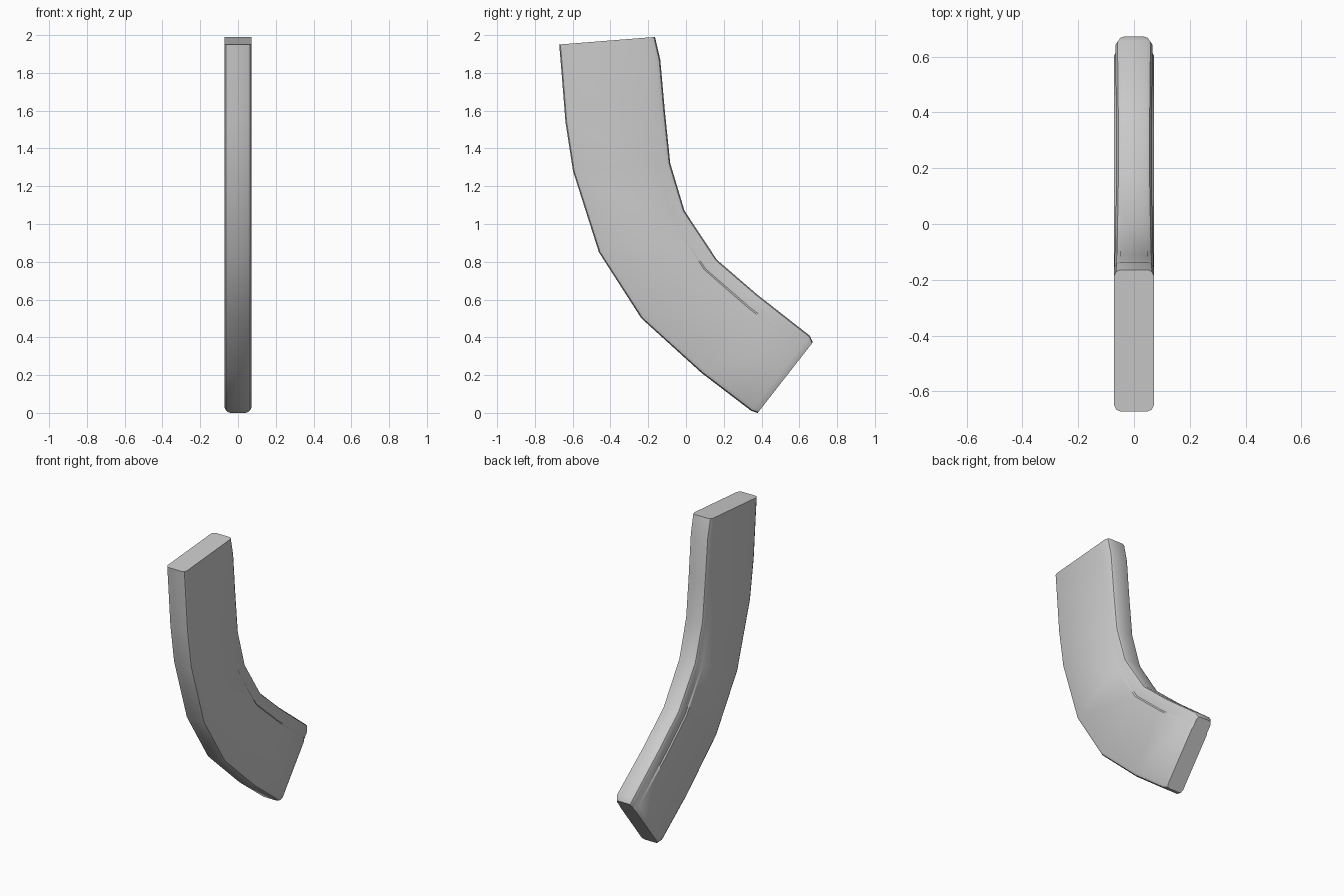
import bpy, bmesh
from mathutils import Vector

if "Cube" in bpy.data.objects:
    bpy.data.objects.remove(bpy.data.objects["Cube"])

# Stations from top to bottom: outer edge (y, z), inner edge (y, z), side step depth
STATIONS = [
    ((-.675, 1.96), (-.168, 2.0), 0.0),
    ((-.665, 1.84), (-.14, 1.88), .001),
    ((-.642, 1.55), (-.115, 1.60), .002),
    ((-.602, 1.29), (-.087, 1.33), .003),
    ((-.465, .86), (-.012, 1.08), .005),
    ((-.24, .51), (.16, .82), .008),
    ((.08, .22), (.375, .635), .008),
    ((.342, .02), (.652, .418), .005),
    ((.368, 0.0), (.675, .393), .005),
]
HALF = .072


def half_section(depth):
    """Half outline from outer edge to inner edge: (fraction across, x)."""
    w = HALF - depth
    return [(0, .05), (.012, .064), (.045, HALF), (.832, HALF), (.848, w),
            (.955, w), (.988, w - .008), (1, w - .022)]


def make_ring(bm, outer, inner, depth, inset=0):
    a, b = Vector((0, *outer)), Vector((0, *inner))
    half = half_section(depth)
    outline = half + [(t, -x) for t, x in reversed(half)]
    ring = []
    for t, x in outline:
        p = a.lerp(b, inset + t * (1 - 2 * inset))
        ring.append(bm.verts.new((x * (1 - inset * 7), p.y, p.z)))
    return ring


# Curved box body lofted through the stations
bm = bmesh.new()
rings = []
for i, (o, n, d) in enumerate(STATIONS):
    # last ring is drawn in slightly to round the bottom rim
    rings.append(make_ring(bm, o, n, d, .025 if i == len(STATIONS) - 1 else 0))
for r, s in zip(rings, rings[1:]):
    for k in range(len(r)):
        j = (k + 1) % len(r)
        bm.faces.new((r[k], r[j], s[j], s[k]))
bm.faces.new(rings[0])
bm.faces.new(rings[-1])
bmesh.ops.recalc_face_normals(bm, faces=bm.faces)

# Stand the body on the floor, centred front to back
ys = [v.co.y for v in bm.verts]
low = min(v.co.z for v in bm.verts)
bmesh.ops.translate(bm, verts=bm.verts, vec=(0, -(min(ys) + max(ys)) / 2, -low))

mesh = bpy.data.meshes.new("curved_body")
bm.to_mesh(mesh)
bm.free()
body = bpy.data.objects.new("curved_body", mesh)
bpy.context.collection.objects.link(body)
bpy.context.view_layer.objects.active = body
body.select_set(True)
bpy.ops.object.shade_smooth_by_angle(angle=.6)
